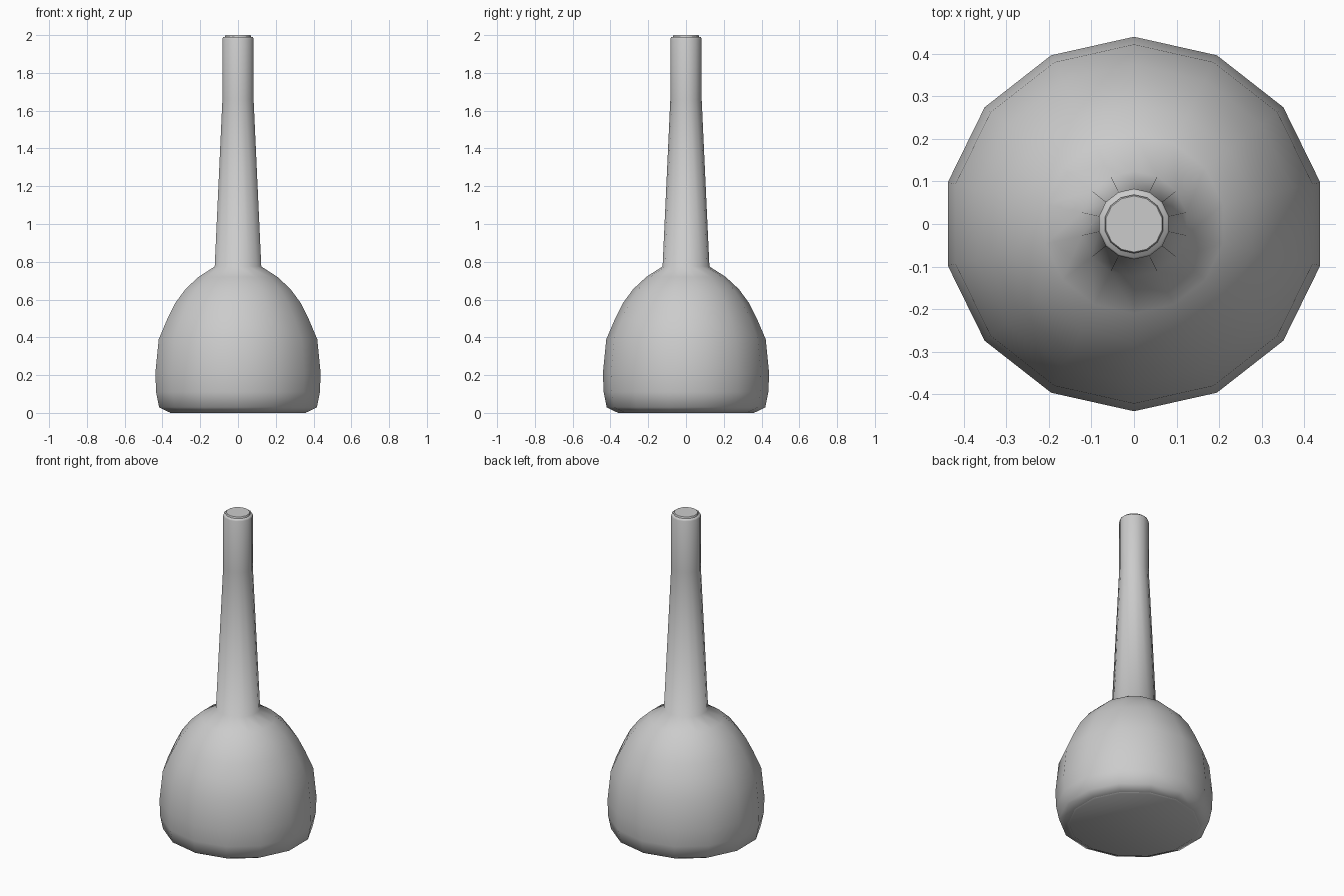
import bpy, bmesh, math

cube = bpy.data.objects.get("Cube")
if cube:
    bpy.data.objects.remove(cube)

SIDES = 14

grey = bpy.data.materials.new("plain_grey")
grey.use_nodes = True
colour = (0.6, 0.6, 0.6, 1)
grey.diffuse_color = colour
grey.node_tree.nodes["Principled BSDF"].inputs["Base Color"].default_value = colour


def lathe(name, profile, sharp_angle):
    """Turn a (radius, height) profile around z and cap both ends."""
    bm = bmesh.new()
    rings = []
    for r, z in profile:
        ring = []
        for i in range(SIDES):
            a = math.tau * i / SIDES
            ring.append(bm.verts.new((1.02 * r * math.sin(a), r * math.cos(a), z)))
        rings.append(ring)
    for low, high in zip(rings, rings[1:]):
        for i in range(SIDES):
            j = (i + 1) % SIDES
            bm.faces.new((low[i], low[j], high[j], high[i]))
    bm.faces.new(rings[0])
    bm.faces.new(rings[-1])
    bmesh.ops.recalc_face_normals(bm, faces=bm.faces)
    mesh = bpy.data.meshes.new(name)
    bm.to_mesh(mesh)
    bm.free()
    mesh.materials.append(grey)
    obj = bpy.data.objects.new(name, mesh)
    bpy.context.collection.objects.link(obj)
    bpy.ops.object.select_all(action='DESELECT')
    obj.select_set(True)
    bpy.context.view_layer.objects.active = obj
    bpy.ops.object.shade_smooth_by_angle(angle=math.radians(sharp_angle))
    return obj


# Rounded bowl running into the long tapered neck and its rim
lathe("bottle_body", [
    (0.37, 0.005), (0.42, 0.03), (0.436, 0.11), (0.44, 0.21), (0.422, 0.39),
    (0.375, 0.50), (0.335, 0.58), (0.28, 0.655), (0.21, 0.72), (0.124, 0.775),
    (0.083, 1.66), (0.083, 1.98), (0.079, 1.99)], 75)

# Small raised disc closing the mouth
lathe("mouth_plug", [(0.069, 1.97), (0.069, 1.995), (0.066, 2.0)], 40)

# Thin foot under the bowl
lathe("base_foot", [(0.36, 0.0), (0.37, 0.006)], 75)
